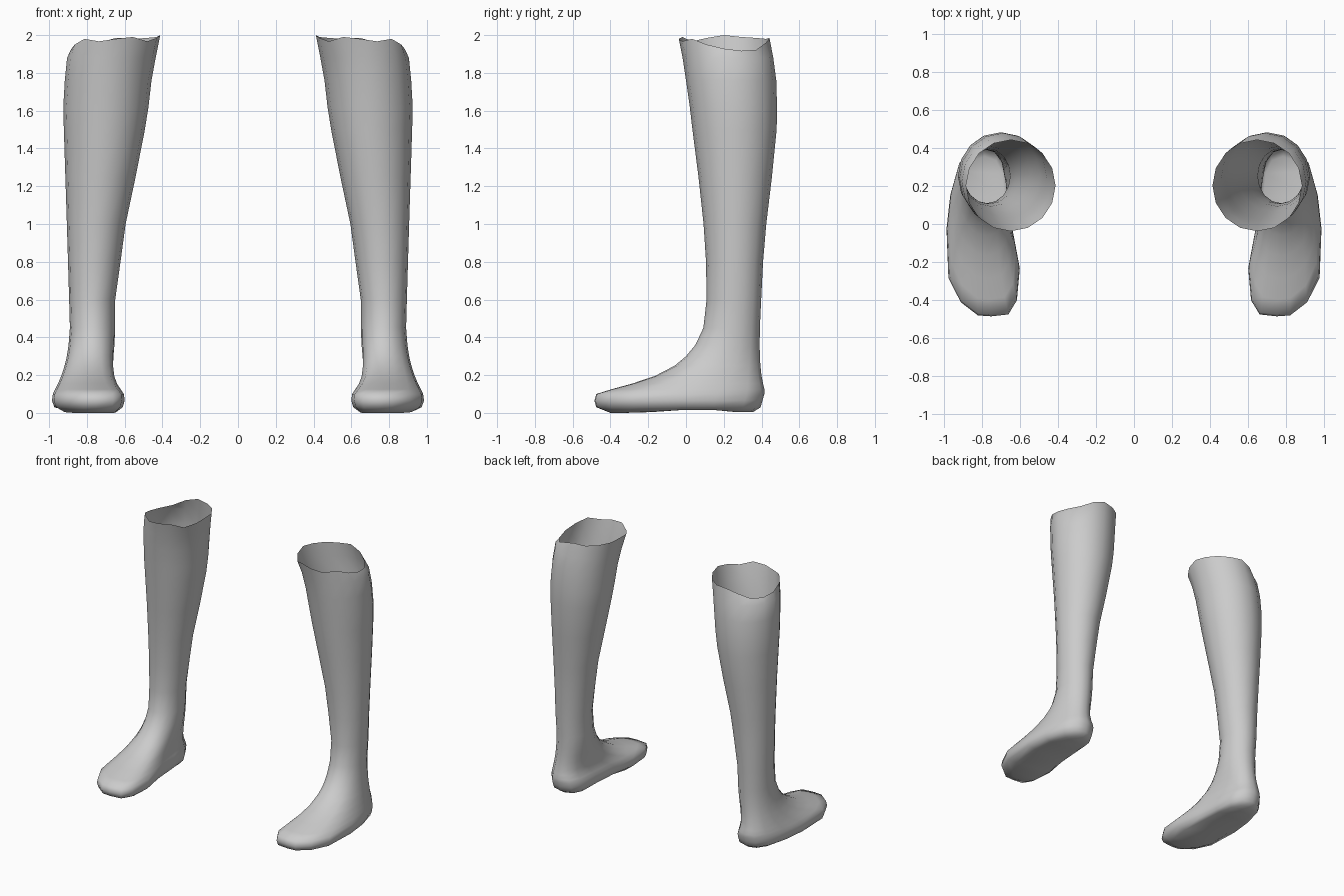
import bpy, bmesh, math

# Plan outline of the foot (right side), from toe centre round the outer side to the heel and back
FOOT = [(.75, -.485), (.82, -.48), (.91, -.41), (.975, -.28), (.985, -.02), (.965, .16),
        (.92, .32), (.86, .395), (.79, .415), (.71, .39), (.665, .31), (.65, .16),
        (.635, -.04), (.60, -.23), (.615, -.40), (.66, -.475)]
N = len(FOOT)

# Level sections: z, inner x, outer x, front y, back y, share of foot outline (rest is ellipse)
RINGS = [
    (0.004, .645, .925, -.40, .355, 1.0),
    (0.030, .610, .972, -.475, .395, 1.0),
    (0.065, .600, .985, -.485, .405, 1.0),
    (0.100, .604, .980, -.475, .415, 1.0),
    (0.125, .620, .968, -.395, .415, 0.9),
    (0.155, .638, .953, -.285, .408, 0.75),
    (0.195, .650, .936, -.165, .400, 0.55),
    (0.250, .655, .918, -.060, .394, 0.35),
    (0.300, .655, .906, .000, .391, 0.2),
    (0.360, .652, .897, .050, .390, 0.1),
    (0.450, .650, .890, .092, .391, 0.0),
    (0.600, .650, .894, .109, .398, 0.0),
    (0.800, .622, .900, .106, .408, 0.0),
    (1.000, .595, .906, .093, .425, 0.0),
    (1.250, .542, .914, .066, .455, 0.0),
    (1.500, .493, .922, .034, .480, 0.0),
    (1.620, .474, .925, .020, .482, 0.0),
    (1.760, .458, .917, .000, .478, 0.0),
    (1.880, .436, .905, -.018, .462, 0.0),
]
# Ragged open rim: height of each point round the top
RIM_BOX = (.412, .882, -.038, .442, 0.0)
RIM_Z = [1.98, 1.967, 1.98, 1.95, 1.928, 1.917, 1.922, 1.96,
         1.985, 1.98, 1.985, 1.99, 2.0, 1.985, 1.967, 1.99]


def section(x0, x1, y0, y1, foot):
    pts = []
    for i, (fx, fy) in enumerate(FOOT):
        a = -math.pi / 2 + 2 * math.pi * i / N
        u = foot * (fx - .60) / .385 + (1 - foot) * (.5 + .5 * math.cos(a))
        v = foot * (fy + .485) / .90 + (1 - foot) * (.5 + .5 * math.sin(a))
        pts.append((x0 + u * (x1 - x0), y0 + v * (y1 - y0)))
    return pts


skin = bpy.data.materials.new("plain grey")
skin.diffuse_color = (0.6, 0.6, 0.6, 1)


def make_leg(name, side):
    bm = bmesh.new()
    loops = [[bm.verts.new((side * x, y, r[0])) for x, y in section(*r[1:])] for r in RINGS]
    loops.append([bm.verts.new((side * x, y, z))
                  for (x, y), z in zip(section(*RIM_BOX), RIM_Z)])

    def face(vs):
        bm.faces.new(vs if side > 0 else vs[::-1]).smooth = True

    # Wall of foot and leg
    for a, b in zip(loops, loops[1:]):
        for i in range(N):
            j = (i + 1) % N
            face([a[i], a[j], b[j], b[i]])
    # Sole, in strips across the foot, with a shallow arch at mid foot
    s = loops[0]
    face([s[0], s[15], s[1]])
    for i in range(1, 7):
        face([s[i], s[N - i], s[N - i - 1], s[i + 1]])
    face([s[7], s[9], s[8]])
    for i in (4, 5, 11, 12):
        s[i].co.z += .012
    for i in (0, 1, 2, 14, 15):
        s[i].co.z -= .004

    me = bpy.data.meshes.new(name)
    bm.to_mesh(me)
    bm.free()
    me.materials.append(skin)
    ob = bpy.data.objects.new(name, me)
    bpy.context.collection.objects.link(ob)


make_leg("right_lower_leg", 1)
make_leg("left_lower_leg", -1)
